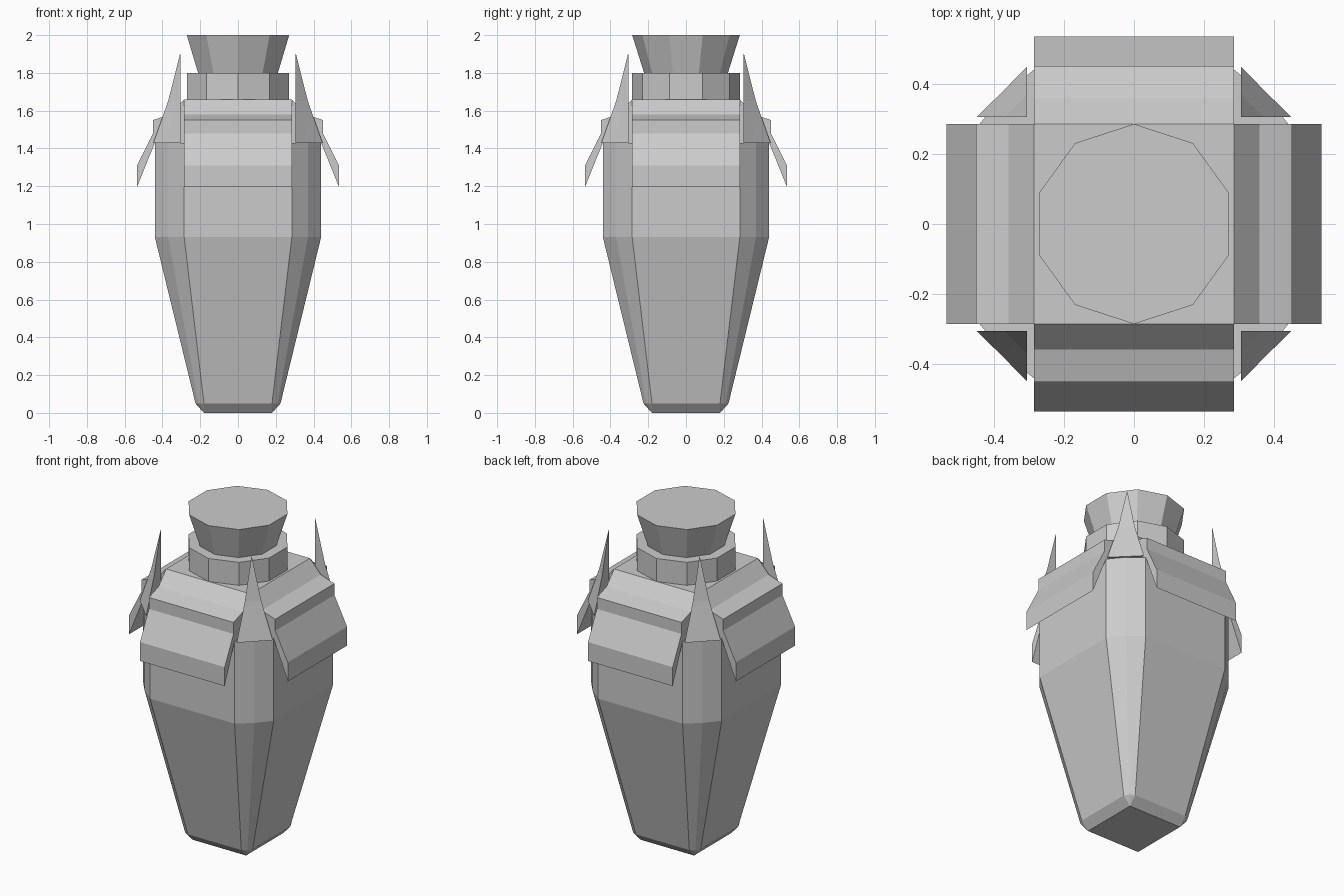
import bpy
import bmesh
from math import pi
from mathutils import Matrix

if "Cube" in bpy.data.objects:
    bpy.data.objects.remove(bpy.data.objects["Cube"])


def finish(bm, name):
    bmesh.ops.remove_doubles(bm, verts=bm.verts[:], dist=0.0005)
    bmesh.ops.recalc_face_normals(bm, faces=bm.faces[:])
    mesh = bpy.data.meshes.new(name)
    bm.to_mesh(mesh)
    bm.free()
    obj = bpy.data.objects.new(name, mesh)
    bpy.context.collection.objects.link(obj)
    return obj


def loft(rings, name, turn=0):
    """Skin a closed solid through rings of equal point count, turned about z."""
    bm = bmesh.new()
    rot = Matrix.Rotation(turn, 3, 'Z')
    loops = [[bm.verts.new(p) for p in ring] for ring in rings]
    n = len(loops[0])
    for lo, hi in zip(loops, loops[1:]):
        for i in range(n):
            j = (i + 1) % n
            bm.faces.new((lo[i], lo[j], hi[j], hi[i]))
    bm.faces.new(loops[0][::-1])
    bm.faces.new(loops[-1])
    bmesh.ops.transform(bm, matrix=rot.to_4x4(), verts=bm.verts[:])
    return finish(bm, name)


def corner_ring(z, flat, mid, half):
    """Square section whose corners are cut into two facets."""
    pts = []
    for k in range(4):
        for x, y in ((half, flat), (mid, mid), (flat, half)):
            for _ in range(k):
                x, y = -y, x
            pts.append((x, y, z))
    return pts


def ring_solid(name, z0, z1, r0, r1):
    """Ten-sided prism or cone with a corner facing front."""
    bm = bmesh.new()
    bmesh.ops.create_cone(bm, cap_ends=True, segments=10, radius1=r0, radius2=r1,
                          depth=z1 - z0,
                          matrix=Matrix.Translation((0, 0, (z0 + z1) / 2)))
    v = min(bm.verts, key=lambda p: abs(p.co.x))
    if abs(v.co.x) > 0.01:
        bmesh.ops.rotate(bm, verts=bm.verts[:], matrix=Matrix.Rotation(pi / 10, 3, 'Z'))
    return finish(bm, name)


# Tapered body with chamfered corners
loft([corner_ring(0, 0.18, 0.18, 0.18),
      corner_ring(0.05, 0.18, 0.21, 0.225),
      corner_ring(0.93, 0.285, 0.37, 0.44),
      corner_ring(1.43, 0.285, 0.37, 0.44)], "body")

# Square shoulder block
W = 0.285
square = [(-W, -W), (W, -W), (W, W), (-W, W)]
loft([[(x, y, z) for x, y in square] for z in (1.40, 1.66)], "shoulder_block")

# Flared shoulder plates, one per side
profile = [(0.28, 1.43), (0.44, 1.43), (0.535, 1.195), (0.535, 1.31), (0.45, 1.48),
           (0.45, 1.55), (0.358, 1.58), (0.285, 1.66), (0.28, 1.66)]
for k in range(4):
    loft([[(x, -y, z) for y, z in profile] for x in (-W, W)],
         f"shoulder_plate_{k + 1}", k * pi / 2)

# Corner spikes, tapering concavely to a point
I = 0.305
for k in range(4):
    loft([[(I, I, z), (o, I, z), (m, m, z), (I, o, z)]
          for z, o, m in ((1.43, 0.448, 0.376), (1.65, 0.37, 0.3375), (1.90, 0.307, 0.306))],
         f"corner_spike_{k + 1}", k * pi / 2)

# Neck collar and flared stopper
ring_solid("neck_collar", 1.655, 1.80, 0.285, 0.285)
ring_solid("stopper", 1.80, 2.00, 0.222, 0.285)
